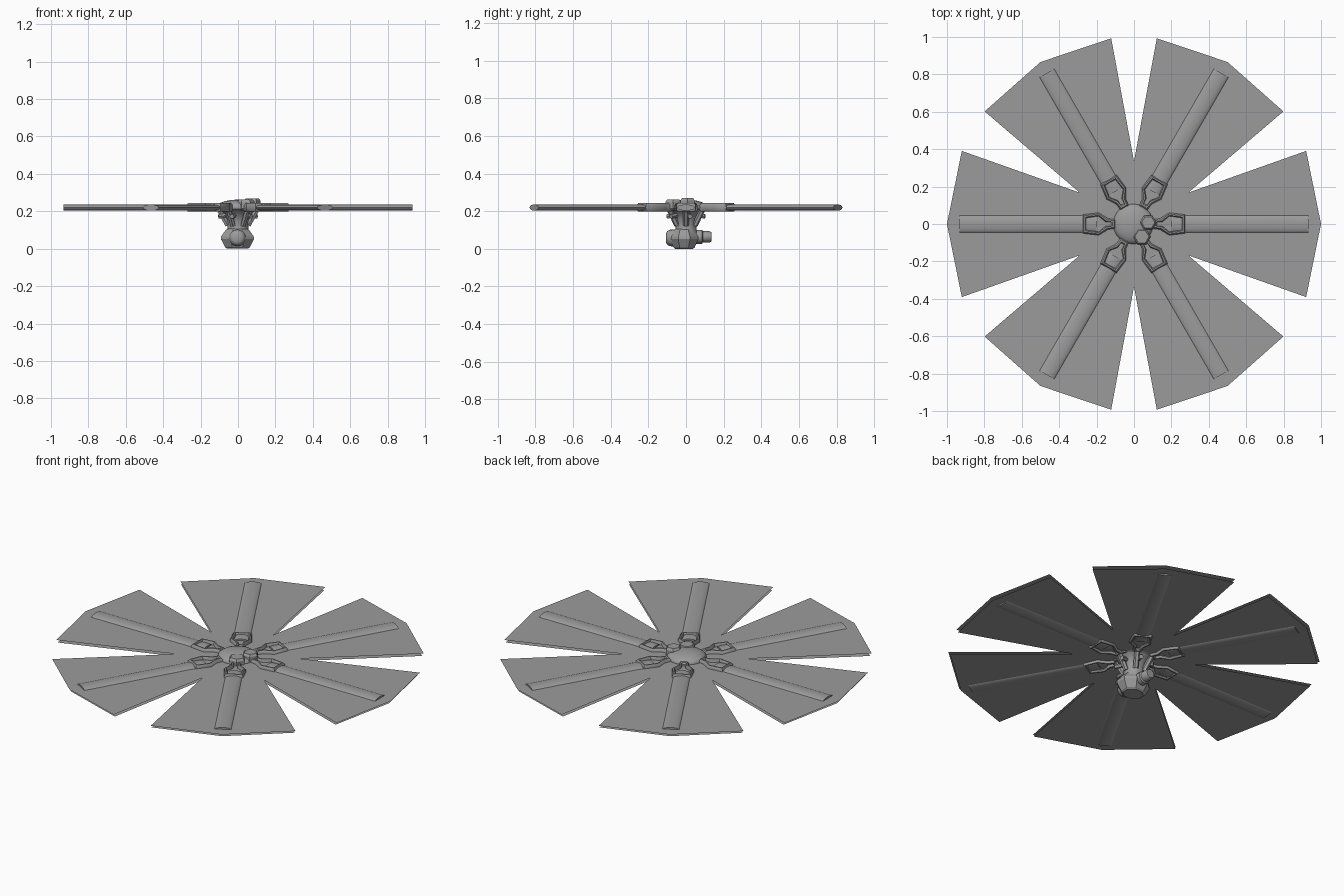
import bpy, bmesh, math
from mathutils import Matrix, Vector

cube = bpy.data.objects.get("Cube")
if cube:
    bpy.data.objects.remove(cube, do_unlink=True)

grey = bpy.data.materials.new("rotor grey")
grey.use_nodes = True
grey.diffuse_color = (0.33, 0.33, 0.33, 1)
grey.node_tree.nodes["Principled BSDF"].inputs["Base Color"].default_value = (0.33, 0.33, 0.33, 1)


def finish(name, bm, smooth=None):
    """Turn a bmesh into a named, coloured object."""
    me = bpy.data.meshes.new(name)
    bm.to_mesh(me)
    bm.free()
    me.materials.append(grey)
    ob = bpy.data.objects.new(name, me)
    bpy.context.collection.objects.link(ob)
    if smooth:
        bpy.ops.object.select_all(action='DESELECT')
        ob.select_set(True)
        bpy.context.view_layer.objects.active = ob
        bpy.ops.object.shade_smooth_by_angle(angle=math.radians(smooth))
    return ob


def loft(name, rings, smooth=None, matrix=None):
    """Skin a list of equal-length rings of points and cap both ends."""
    bm = bmesh.new()
    rows = [[bm.verts.new(p) for p in ring] for ring in rings]
    n = len(rows[0])
    for a, b in zip(rows, rows[1:]):
        for i in range(n):
            bm.faces.new((a[i], a[(i + 1) % n], b[(i + 1) % n], b[i]))
    bm.faces.new(rows[0])
    bm.faces.new(rows[-1])
    if matrix:
        bm.transform(matrix)
    bmesh.ops.recalc_face_normals(bm, faces=bm.faces[:])
    return finish(name, bm, smooth)


def turned(name, profile, sides, smooth=None, matrix=None, phase=0.0):
    """Stack of regular polygon rings from (radius, height) pairs."""
    rings = [[(r * math.cos(math.tau * (i + phase) / sides),
               r * math.sin(math.tau * (i + phase) / sides), z)
              for i in range(sides)] for r, z in profile]
    return loft(name, rings, smooth, matrix)


def polar(r, deg, z):
    a = math.radians(deg)
    return (r * math.cos(a), r * math.sin(a), z)


def link(name, a, b, radius, sides=6):
    """Straight rod between two points."""
    a, b = Vector(a), Vector(b)
    turn = (b - a).to_track_quat('Z', 'Y').to_matrix().to_4x4()
    turned(name, [(radius, 0), (radius, (b - a).length)], sides,
           matrix=Matrix.Translation(a) @ turn)


# Two thin fan sheets: six flaring sectors joined around the hub
for name, z, outer in (("fan_sheet_upper", 0.225, 1.0), ("fan_sheet_lower", 0.211, 0.99)):
    bm = bmesh.new()
    centre = bm.verts.new((0, 0, z))
    notches = [bm.verts.new(polar(0.335, 60 * k - 30, z)) for k in range(6)]
    for k in range(6):
        rim = [bm.verts.new(polar(outer, 60 * k + d, z)) for d in (-23, 0, 23)]
        bm.faces.new([centre, notches[k], *rim, notches[(k + 1) % 6]])
    finish(name, bm)

# Blades with a flattened rounded section, and looped root grips
grip_outline = [(0.095, 0.022), (0.135, 0.026), (0.185, 0.054), (0.262, 0.045)]
grip_outline += [(x, -y) for x, y in reversed(grip_outline)]
for k in range(6):
    spin = Matrix.Rotation(math.radians(60 * k), 4, 'Z')
    rings = [[(x, 0.048 * s * math.cos(math.tau * i / 20),
               0.2195 + 0.0165 * s * math.sin(math.tau * i / 20)) for i in range(20)]
             for x, s in ((0.2, 0.9), (0.23, 1), (0.932, 1))]
    loft(f"blade_{k + 1}", rings, 40, spin)

    bm = bmesh.new()
    # Each cross-section of the grip ring: inset, height
    rows = []
    mid = Vector((0.19, 0))
    for inset, z in ((0.0, 0.208), (0.0, 0.232), (0.008, 0.243), (0.016, 0.243),
                     (0.022, 0.234), (0.022, 0.207), (0.014, 0.199), (0.006, 0.199)):
        row = []
        for x, y in grip_outline:
            px = x + (mid.x - x) * inset / 0.085
            py = y - math.copysign(min(inset * 0.75, abs(y) * 0.6), y)
            out = 0.012 if x > 0.2 else 0.003
            row.append(bm.verts.new((px + out, py * 1.12, z)))
        rows.append(row)
    n = len(grip_outline)
    for j, a in enumerate(rows):
        b = rows[(j + 1) % len(rows)]
        for i in range(n):
            bm.faces.new((a[i], a[(i + 1) % n], b[(i + 1) % n], b[i]))
    bm.transform(spin)
    bmesh.ops.recalc_face_normals(bm, faces=bm.faces[:])
    finish(f"blade_grip_{k + 1}", bm, 35)

# Domed hub cap
dome = [(0.07, 0.195), (0.104, 0.212), (0.107, 0.225)]
dome += [(0.107 * math.cos(t), 0.225 + 0.037 * math.sin(t)) for t in (0.3, 0.6, 0.9, 1.2, 1.45)]
turned("hub_dome", dome, 32, 40, Matrix.Translation((-0.004, 0, 0)))

# Faceted lumps on top of the hub
for name, x, y, r, top in (("hub_block_left", 0.076, 0.008, 0.044, 0.269),
                           ("hub_block_front", 0.042, -0.068, 0.047, 0.262)):
    turned(name, [(r * 0.8, 0.205), (r, 0.215), (r, top - 0.012), (r * 0.8, top)], 6,
           matrix=Matrix.Translation((x, y, 0)))

# Mast flaring up into the hub
turned("mast", [(0.062, 0.085), (0.056, 0.105), (0.056, 0.14), (0.064, 0.17),
                (0.08, 0.192), (0.095, 0.205)], 12, 35)

# Control links slanting from the mast to the hub
for k in range(6):
    link(f"control_link_{k + 1}", polar(0.055, 60 * k, 0.125),
         polar(0.098, 60 * k, 0.203), 0.015)
    link(f"link_joint_{k + 1}", polar(0.068, 60 * k + 12, 0.178),
         polar(0.106, 60 * k + 12, 0.172), 0.013)

# Faceted gearbox at the base
turned("gearbox", [(0.06, 0.0), (0.072, 0.008), (0.096, 0.052), (0.094, 0.066),
                   (0.068, 0.1), (0.05, 0.108)], 8, phase=0.5,
       matrix=Matrix.Translation((-0.003, -0.01, 0)) @ Matrix.Diagonal((1, 0.85, 1, 1)))

# Rounded nose on the front of the gearbox and a drive stub behind it
to_back = Matrix.Rotation(math.radians(-90), 4, 'X')
turned("gearbox_nose", [(0.024, -0.107), (0.036, -0.1), (0.044, -0.085), (0.046, -0.05)],
       16, 40, Matrix.Translation((-0.003, 0, 0.058)) @ to_back)
turned("drive_stub", [(0.037, 0.03), (0.037, 0.085), (0.03, 0.09), (0.03, 0.125), (0.025, 0.135)],
       12, 35, Matrix.Translation((-0.003, 0, 0.064)) @ to_back)
